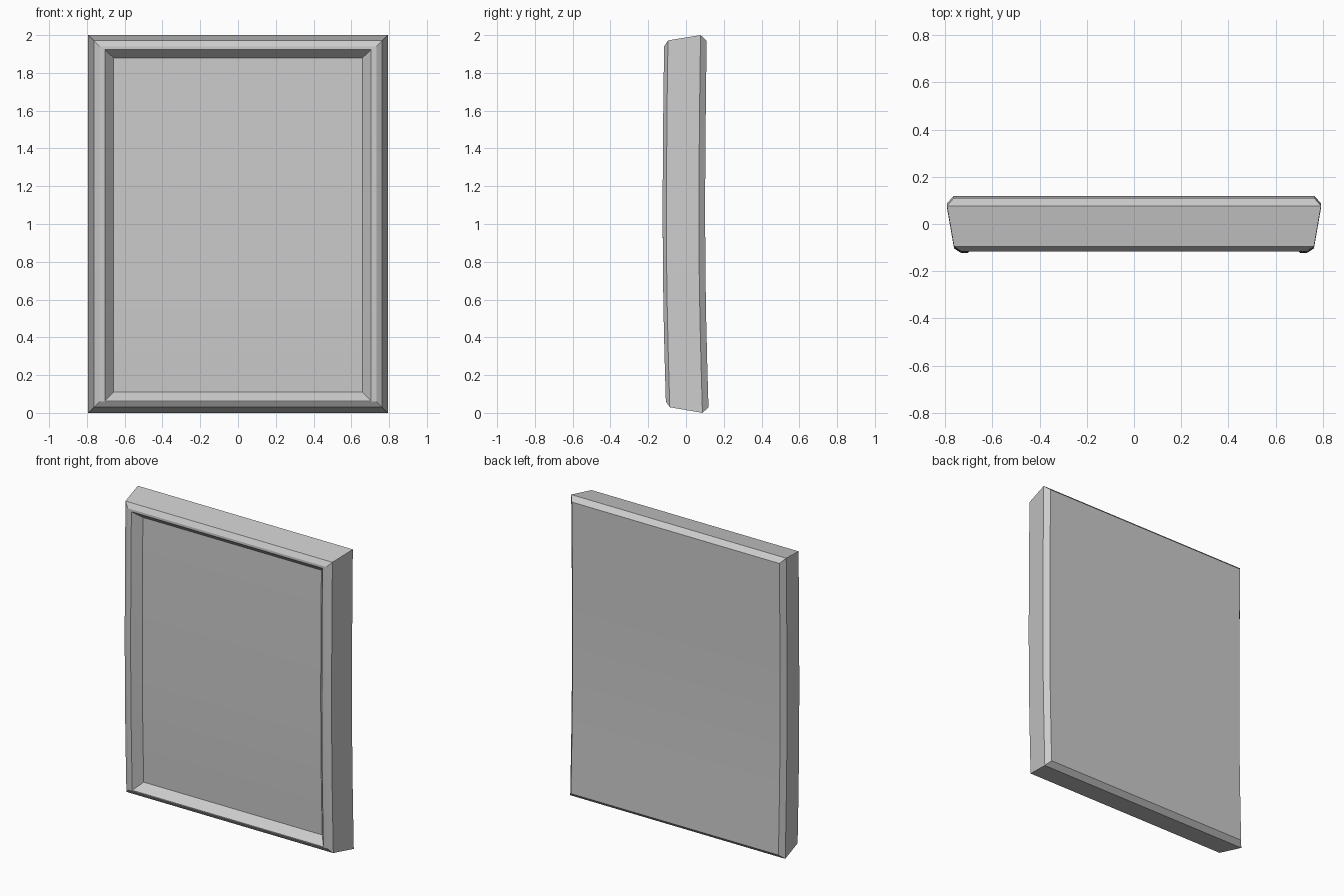
import bpy, bmesh

if "Cube" in bpy.data.objects:
    bpy.data.objects.remove(bpy.data.objects["Cube"])

ROWS = 8  # vertical segments that carry the gentle bow

# Concentric rectangles: half width, bottom z, top z, depth y
rings = [
    (0.765, 0.03, 1.97, 0.120),    # back face edge
    (0.793, 0.00, 2.00, 0.087),    # widest edge
    (0.763, 0.03, 1.972, -0.085),  # front chamfer start
    (0.732, 0.06, 1.94, -0.105),   # front lip outer
    (0.705, 0.064, 1.924, -0.105), # front lip inner
    (0.658, 0.11, 1.878, -0.050),  # recessed panel edge
]

# Bow of the panel along its height
bow = [(0, 0), (0.35, -0.010), (0.65, -0.0165), (0.95, -0.0185),
       (1.3, -0.018), (1.65, -0.015), (2.0, -0.010)]


def bend(z):
    for (z0, a), (z1, b) in zip(bow, bow[1:]):
        if z <= z1:
            return a + (b - a) * (z - z0) / (z1 - z0)
    return bow[-1][1]


bm = bmesh.new()
loops = []
for hx, zb, zt, y in rings:
    zs = [zb + (zt - zb) * i / ROWS for i in range(ROWS + 1)]
    left = [bm.verts.new((-hx, y + bend(z), z)) for z in zs]
    right = [bm.verts.new((hx, y + bend(z), z)) for z in zs]
    loops.append(left + right[::-1])

# Frame walls between neighbouring rectangles
for a, b in zip(loops, loops[1:]):
    n = len(a)
    for i in range(n):
        j = (i + 1) % n
        bm.faces.new((a[i], a[j], b[j], b[i]))

# Back sheet and recessed front panel
for loop in (loops[0], loops[-1]):
    n = len(loop)
    for i in range(ROWS):
        bm.faces.new((loop[i], loop[i + 1], loop[n - 2 - i], loop[n - 1 - i]))

bmesh.ops.recalc_face_normals(bm, faces=bm.faces)
mesh = bpy.data.meshes.new("framed_panel")
bm.to_mesh(mesh)
bm.free()
panel = bpy.data.objects.new("framed_panel", mesh)
bpy.context.collection.objects.link(panel)
